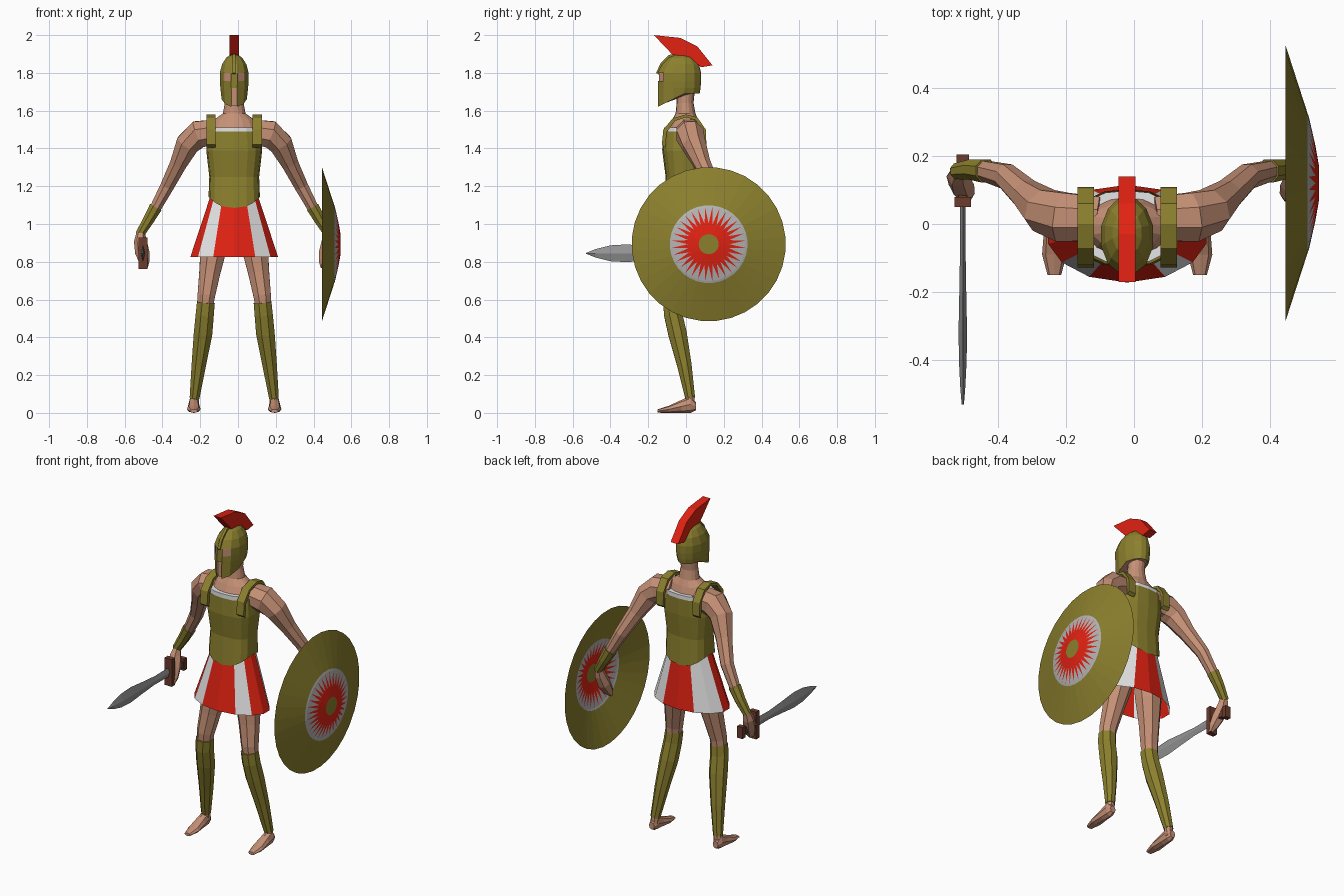
import bpy, bmesh
from math import sin, cos, pi, radians
from mathutils import Vector

cube = bpy.data.objects.get("Cube")
if cube:
    bpy.data.objects.remove(cube)

CX = -0.02  # centre line of the figure


def material(name, r, g, b):
    m = bpy.data.materials.new(name)
    m.use_nodes = True
    m.diffuse_color = (r, g, b, 1)
    bsdf = next(n for n in m.node_tree.nodes if n.type == 'BSDF_PRINCIPLED')
    bsdf.inputs["Base Color"].default_value = (r, g, b, 1)
    bsdf.inputs["Roughness"].default_value = 0.8
    return m


BRONZE = material("bronze", .26, .215, .027)
SKIN = material("skin", .56, .28, .18)
RED = material("red", .75, .016, .006)
WHITE = material("white", .79, .79, .79)
SILVER = material("silver", .46, .46, .46)
STEEL = material("steel", .3, .3, .3)
WOOD = material("brown", .15, .045, .026)


def finish(name, bm, mats):
    bmesh.ops.recalc_face_normals(bm, faces=bm.faces)
    me = bpy.data.meshes.new(name)
    bm.to_mesh(me)
    bm.free()
    for m in mats:
        me.materials.append(m)
    ob = bpy.data.objects.new(name, me)
    bpy.context.collection.objects.link(ob)
    return ob


def loft(name, rings, *mats, caps=(True, True), paint=None, skip=None):
    """Skin closed rings of points; paint(row, col) picks a material."""
    bm = bmesh.new()
    vs = [[bm.verts.new(p) for p in ring] for ring in rings]
    n = len(vs[0])
    for r in range(len(vs) - 1):
        for c in range(n):
            if skip and skip(r, c):
                continue
            d = (c + 1) % n
            f = bm.faces.new((vs[r][c], vs[r][d], vs[r + 1][d], vs[r + 1][c]))
            f.material_index = paint(r, c) if paint else 0
    for ring, cap in zip((vs[0], vs[-1]), caps):
        if cap:
            bm.faces.new(ring)
    return finish(name, bm, mats)


def oval(z, rx, front, back, angles, square=1.0):
    """Level ring, angle 0 at the front; z may depend on (angle, y)."""
    ring = []
    for a in angles:
        s, c = sin(a), cos(a)
        x = CX + rx * abs(s) ** square * (1 if s > 0 else -1)
        y = (front + back) / 2 - (back - front) / 2 * abs(c) ** square * (1 if c > 0 else -1)
        ring.append(Vector((x, y, z(a, y) if callable(z) else z)))
    return ring


def tube(name, side, path, mat, sides=8):
    """Tapered limb; path holds (offset from centre line, y, z, radius)."""
    pts = [Vector((CX + side * p[0], p[1], p[2])) for p in path]
    rings = []
    for i, p in enumerate(pts):
        t = (pts[min(i + 1, len(pts) - 1)] - pts[max(i - 1, 0)]).normalized()
        u = Vector((0, 1, 0))
        u = (u - t * u.dot(t)).normalized()
        v = t.cross(u)
        rings.append([p + path[i][3] * (u * cos(a) + v * sin(a))
                      for a in (2 * pi * (k + .5) / sides for k in range(sides))])
    return loft(name, rings, mat)


def strip(name, x, half, pairs, mat):
    """Band of given half width running through (lower, upper) y-z pairs."""
    return loft(name, [[(x - half, *lo), (x + half, *lo), (x + half, *up), (x - half, *up)]
                       for lo, up in pairs], mat)


def box(name, centre, size, mat):
    bm = bmesh.new()
    bmesh.ops.create_cube(bm, size=1)
    for v in bm.verts:
        v.co = Vector(centre) + Vector(a * b for a, b in zip(v.co, size))
    return finish(name, bm, [mat])


def both_ways(degrees):
    half = [radians(d) for d in degrees]
    return half + [2 * pi - a for a in reversed(half) if 0 < a < pi - .01]


ROUND = [2 * pi * k / 16 for k in range(16)]

# Upper body and neck
loft("chest_and_neck", [oval(z, rx, f, b, ROUND) for z, rx, f, b in (
    (1.38, .125, -.1, .08), (1.49, .135, -.105, .085), (1.55, .11, -.075, .065),
    (1.585, .06, -.055, .05), (1.64, .05, -.05, .04), (1.74, .05, -.05, .05))], SKIN)

# Breastplate, with pointed lower edge, and pale tunic edge at its top
hem = lambda a, y: 1.145 - .06 * cos(a) ** 2
loft("breastplate", [oval(z, rx, f, b, ROUND, .75) for z, rx, f, b in (
    (hem, .136, -.122, .095), (1.25, .132, -.108, .085), (1.39, .148, -.126, .1),
    (1.49, .137, -.122, .102))], BRONZE, caps=(False, False))
loft("tunic_edge", [oval(z, .132, -.116, .098, ROUND, .75) for z in (1.42, 1.512)],
     WHITE, caps=(False, True))

# Skirt with alternating panels
panels = both_ways((0, 28, 54, 78, 102, 128, 154, 180))
bands = [0, 1, 0, 0, 1, 1, 0]
loft("skirt", [oval(1.15, .128, -.108, .085, panels), oval(.825, .2375, -.172, .115, panels)],
     RED, WHITE, caps=(False, False), paint=lambda r, c: (bands + bands[::-1])[c])

# Helmet with open eyes and mouth slit, over the head
face = both_ways((12, 45, 75, 105, 135, 160, 180))
cheek = lambda a, y: 1.62 + .07 * min(1, max(0, (y + .15) / .14))
shape = ((cheek, .069, -.152, .072), (1.72, .076, -.152, .077), (1.757, .079, -.152, .08),
         (1.80, .079, -.152, .08), (1.845, .067, -.128, .069), (1.88, .044, -.092, .04),
         (1.9, .015, -.05, 0))
rings = [oval(*s, face) for s in shape]
last = len(face) - 1
loft("helmet", rings, BRONZE, caps=(False, True),
     skip=lambda r, c: (r == 0 and c == last) or (r == 2 and c in (0, last - 1)))
middle = Vector((CX, -.035, 1.75))
loft("head", [[middle + (p - middle) * .94 for p in ring] for ring in rings], SKIN)
strip("helmet_ridge", CX, .008, [((-.145, 1.79), (-.158, 1.8)), ((-.12, 1.84), (-.135, 1.85)),
                                 ((-.085, 1.875), (-.09, 1.895)),
                                 ((-.03, 1.89), (-.03, 1.91))], BRONZE)
strip("crest", CX, .025, [((-.07, 1.895), (-.17, 2)), ((-.01, 1.89), (-.03, 1.985)),
                          ((.04, 1.865), (.06, 1.94)), ((.08, 1.83), (.14, 1.84))], RED)

# Limbs, the same on both sides
strap = [(-.128, 1.42), (-.12, 1.5), (-.07, 1.56), (0, 1.58), (.06, 1.565), (.105, 1.5), (.108, 1.42)]
for side, label in ((1, "left"), (-1, "right")):
    strip(label + "_strap", CX + side * .122, .024,
          [((y * .85, z - .015), (y, z)) for y, z in strap], BRONZE)
    tube(label + "_arm", side, [
        (.08, .015, 1.49, .07), (.19, .02, 1.475, .078), (.245, .04, 1.425, .068),
        (.295, .085, 1.32, .048), (.355, .14, 1.2, .039), (.425, .158, 1.07, .031)], SKIN)
    tube(label + "_arm_guard", side, [
        (.415, .156, 1.09, .037), (.455, .16, 1.02, .032), (.5, .155, .945, .025)], BRONZE)
    tube(label + "_hand", side, [
        (.495, .157, .96, .021), (.497, .14, .91, .034), (.487, .115, .85, .038),
        (.475, .09, .8, .028), (.468, .075, .77, .012)], SKIN, 6)
    tube(label + "_thigh", side, [
        (.085, -.02, 1.02, .078), (.108, -.03, .88, .076), (.13, -.05, .74, .06),
        (.148, -.07, .62, .05), (.155, -.07, .55, .044)], SKIN)
    tube(label + "_greave", side, [
        (.15, -.074, .585, .051), (.156, -.068, .52, .052), (.165, -.045, .42, .053),
        (.188, -.008, .25, .041), (.21, .022, .08, .028)], BRONZE)
    tube(label + "_ankle", side, [(.208, .02, .11, .025), (.212, .025, .03, .025)], SKIN)
    foot = [(.052, .035, .018, .022), (.025, .045, .029, .045), (-.025, .034, .031, .034),
            (-.09, .019, .036, .019), (-.15, .01, .02, .009)]
    loft(label + "_foot", [[(CX + side * .214 + rx * cos(a), y, z + rz * sin(a))
                            for a in ROUND[::2]] for y, z, rx, rz in foot], SKIN)

# Shield: shallow cone with boss, sunburst and plain rim
N = 32
bm = bmesh.new()


def shield_ring(x, radius, shift):
    return [bm.verts.new((x, .12 + radius * cos(a), .893 + radius * sin(a)))
            for a in (2 * pi * (k + shift) / N for k in range(N))]


boss, sun, tips, disc, rim = [shield_ring(*r) for r in (
    (.543, .053, 0), (.533, .11, 0), (.514, .195, .5), (.51, .206, .5), (.445, .408, .5))]
bm.faces.new(boss)
for i in range(N):
    j = (i + 1) % N
    for verts, index in (((boss[i], boss[j], sun[j], sun[i]), 1),
                         ((sun[i], sun[j], tips[i]), 1),
                         ((tips[i], sun[j], tips[j]), 2),
                         ((tips[i], tips[j], disc[j], disc[i]), 2),
                         ((disc[i], disc[j], rim[j], rim[i]), 0)):
        bm.faces.new(verts).material_index = index
finish("shield", bm, [BRONZE, RED, SILVER])

# Sword: leaf blade of diamond section, guard, grip and pommel
SX, SZ = -.503, .845
blade = [(.06, .028), (-.08, .026), (-.2, .036), (-.31, .047), (-.4, .042), (-.48, .022), (-.53, .002)]
loft("sword_blade", [[(SX - .2 * h - .003, y, SZ), (SX, y, SZ + h), (SX + .2 * h + .003, y, SZ), (SX, y, SZ - h)]
                     for y, h in blade], STEEL)
box("sword_guard", (SX, .065, SZ), (.048, .03, .165), WOOD)
box("sword_grip", (SX, .125, SZ), (.026, .11, .035), WOOD)
box("sword_pommel", (SX, .19, SZ), (.036, .028, .07), WOOD)
